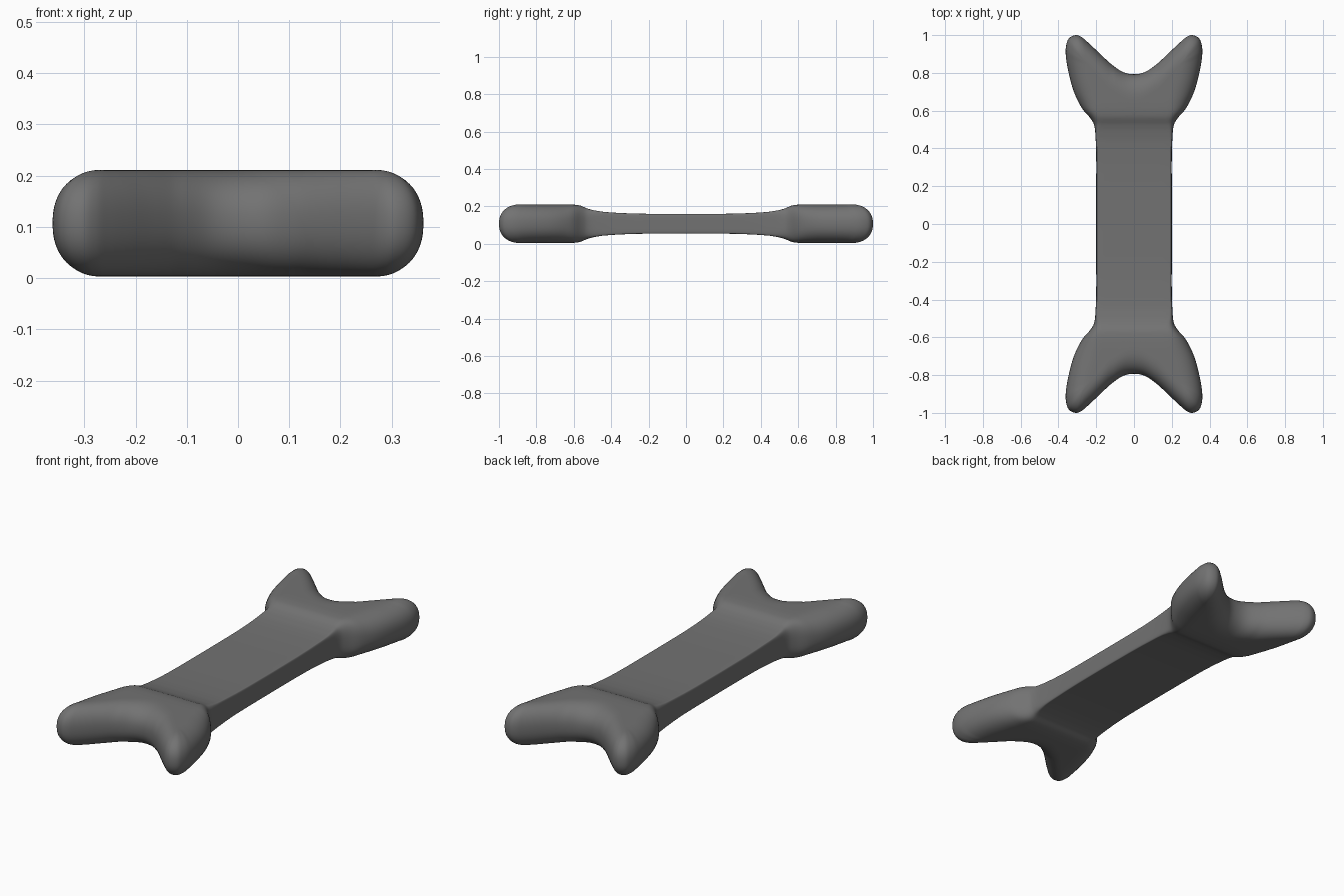
import bpy, bmesh, math
from mathutils import Vector

if "Cube" in bpy.data.objects:
    bpy.data.objects.remove(bpy.data.objects["Cube"])

# Quarter outline seen from above: shaft side, lobe side up to tip, end back to notch
shaft = [(.2, 0), (.2, .2), (.2, .35), (.203, .45), (.21, .52)]
lobe = [(.231, .56), (.277, .615), (.32, .705), (.35, .82), (.362, .91),
        (.354, .965), (.336, .99), (.305, 1.0)]
end = [(.278, .99), (.25, .967), (.21, .93), (.16, .882), (.11, .838),
       (.055, .803), (0, .793)]
# Matching centre line: straight up the shaft, out to the lobe and back
J, T = Vector((0, .57)), Vector((.265, .87))
frac = [0, .15, .4, .75, .95, 1, 1, 1]
outline = [Vector(p) for p in shaft + lobe + end]
spine = [Vector((0, p[1])) for p in shaft] + [J.lerp(T, f) for f in frac + frac[-2::-1]]


def table(y, pts):
    """Piecewise linear lookup."""
    for (a, u), (b, v) in zip(pts, pts[1:]):
        if y <= b:
            return u + (v - u) * max(0, (y - a) / (b - a))
    return pts[-1][1]


HEIGHT = [(0, .052), (.2, .053), (.3, .055), (.4, .06), (.45, .0645), (.5, .073),
          (.53, .082), (.55, .091), (.565, .097), (.58, .1), (.61, .103), (.65, .104)]
RADIUS = [(0, .01), (.42, .012), (.5, .025), (.56, .06), (.62, .105), (.7, .13)]
POWER = [(0, 5), (.45, 4.5), (.55, 2.8), (.65, 2.3)]


def spline(i, t):
    """Smooth outline, reflected at both ends."""
    p1, p2 = outline[i], outline[i + 1]
    p0 = outline[i - 1] if i else Vector((.2, -.2))
    p3 = outline[i + 2] if i + 2 < len(outline) else Vector((-.055, .803))
    return .5 * (2 * p1 + (p2 - p0) * t + (2 * p0 - 5 * p1 + 4 * p2 - p3) * t * t
                 + (3 * p1 - p0 - 3 * p2 + p3) * t ** 3)


# Bone quarter: strips from the rounded rim to the centre line
K, ARC, FLAT = 5, 12, 5
bm = bmesh.new()
rows = []
n = len(outline) - 1
for k in range(n * K + 1):
    i = min(k // K, n - 1)
    t = k / K - i
    rim, mid = spline(i, t), spine[i].lerp(spine[i + 1], t)
    length = (mid - rim).length
    r = min(table(rim.y, RADIUS), length * .98)
    p = table(rim.y, POWER)
    steps = []
    for a in range(ARC + 1):
        ang = a / ARC * math.pi / 2
        c, s = max(0, math.cos(ang)), math.sin(ang)
        steps.append((r * (1 - c ** (2 / p)) / length, s ** (2 / p)))
    edge = r / length
    steps += [(edge + (1 - edge) * j / FLAT, 1) for j in range(1, FLAT + 1)]
    row = []
    for d, z in steps:
        q = rim.lerp(mid, d)
        row.append(bm.verts.new((q.x, q.y, z * table(q.y, HEIGHT))))
    rows.append(row)
for ra, rb in zip(rows, rows[1:]):
    for j in range(len(ra) - 1):
        bm.faces.new((ra[j], rb[j], rb[j + 1], ra[j + 1]))
bmesh.ops.remove_doubles(bm, verts=bm.verts, dist=1e-5)
bm.normal_update()
bmesh.ops.reverse_faces(bm, faces=[f for f in bm.faces if f.normal.z < 0])
for f in bm.faces:
    f.smooth = True

me = bpy.data.meshes.new("bone")
bm.to_mesh(me)
bm.free()
bone = bpy.data.objects.new("bone", me)
bpy.context.collection.objects.link(bone)
bone.location.z = .107

# Mirror the quarter on all three axes
mir = bone.modifiers.new("mirror", 'MIRROR')
mir.use_axis = (True, True, True)
mir.use_clip = True
mir.merge_threshold = 1e-4

grey = bpy.data.materials.new("dark grey")
grey.diffuse_color = (.17, .17, .17, 1)
grey.use_nodes = True
grey.node_tree.nodes["Principled BSDF"].inputs["Base Color"].default_value = grey.diffuse_color
me.materials.append(grey)
